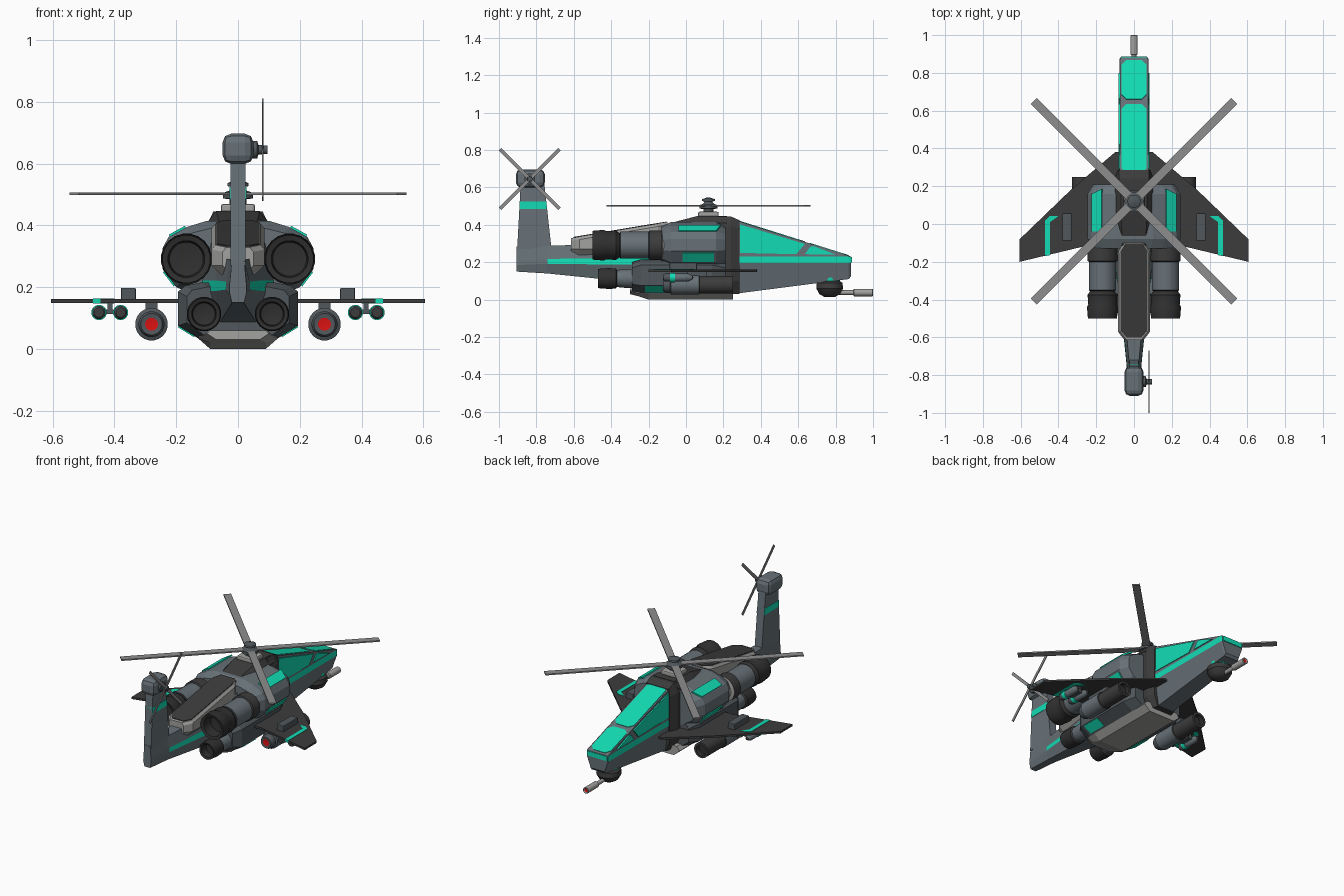
import bpy, bmesh, math
from mathutils import Vector, Matrix

if "Cube" in bpy.data.objects:
    bpy.data.objects.remove(bpy.data.objects["Cube"])

PALETTE = {
    "hull grey": (0.135, 0.165, 0.185), "dark grey": (0.045, 0.045, 0.045),
    "light grey": (0.36, 0.36, 0.35), "teal": (0.006, 0.72, 0.46),
    "red": (0.7, 0.006, 0.006), "blade grey": (0.27, 0.27, 0.27),
    "nozzle grey": (0.03, 0.03, 0.03), "steel grey": (0.08, 0.095, 0.105)}
MATS = {}
for n, c in PALETTE.items():
    MATS[n] = bpy.data.materials.new(n)
    MATS[n].diffuse_color = (*c, 1)
NAMES = list(PALETTE)
G, D, L, T, R, B, N, S = range(8)


def finish(name, bm, mirror=False, smooth=False):
    """Turn a bmesh into an object, optionally mirrored across x."""
    if mirror:
        geo = bmesh.ops.duplicate(bm, geom=bm.verts[:] + bm.edges[:] + bm.faces[:])["geom"]
        for v in geo:
            if isinstance(v, bmesh.types.BMVert):
                v.co.x *= -1
    bmesh.ops.recalc_face_normals(bm, faces=bm.faces[:])
    used = sorted({f.material_index for f in bm.faces})
    for f in bm.faces:
        f.material_index = used.index(f.material_index)
        f.smooth = smooth
    me = bpy.data.meshes.new(name)
    bm.to_mesh(me)
    bm.free()
    for i in used:
        me.materials.append(MATS[NAMES[i]])
    if smooth:
        me.set_sharp_from_angle(angle=math.radians(32))
    ob = bpy.data.objects.new(name, me)
    bpy.context.collection.objects.link(ob)
    return ob


def loft(name, sections, mats, special={}):
    """Symmetric hull along y. Section = (y, right half from top to bottom);
    mats = colour of top strip, side strips, bottom strip."""
    bm = bmesh.new()
    rings = []
    for y, half in sections:
        pts = half + [(-x, z) for x, z in reversed(half)]
        rings.append([bm.verts.new((x, y, z)) for x, z in pts])
    h, n = len(sections[0][1]), len(rings[0])
    for i in range(len(rings) - 1):
        for k in range(n):
            f = bm.faces.new((rings[i][k], rings[i][(k + 1) % n], rings[i + 1][(k + 1) % n], rings[i + 1][k]))
            row = 0 if k == n - 1 else (k + 1 if k < h else n - 1 - k)
            f.material_index = special.get((i, row), mats[row])
    for r in (rings[0], rings[-1]):
        bm.faces.new(r).material_index = mats[1]
    return finish(name, bm)


def lathe(name, centre, profile, mats, seg=20, axis="Y", mirror=False):
    """Turned part; profile = (distance along axis, radius)."""
    bm = bmesh.new()
    rings = []
    for a, r in profile:
        ring = []
        for k in range(seg if r else 1):
            t = 2 * math.pi * (k + 0.5) / seg
            u, v = r * math.cos(t), r * math.sin(t)
            p = {"X": (a, u, v), "Y": (u, a, v), "Z": (u, v, a)}[axis]
            ring.append(bm.verts.new(Vector(p) + Vector(centre)))
        rings.append(ring)
    for i, (p, q) in enumerate(zip(rings, rings[1:])):
        for k in range(seg):
            j = (k + 1) % seg
            vs = [p[k % len(p)], p[j % len(p)], q[j % len(q)], q[k % len(q)]]
            f = bm.faces.new(list(dict.fromkeys(vs)))
            f.material_index = mats[i]
    for r in (rings[0], rings[-1]):
        if len(r) > 1:
            bm.faces.new(r).material_index = mats[0 if r is rings[0] else -1]
    return finish(name, bm, mirror, seg > 8)


def slab(name, pts, thick, mat, mirror=False, matrix=None):
    """Flat polygon thickened equally to both sides."""
    bm = bmesh.new()
    f = bm.faces.new([bm.verts.new(p) for p in pts])
    f.normal_update()
    off = f.normal * thick
    new = bmesh.ops.extrude_face_region(bm, geom=[f])["geom"]
    for v in bm.verts:
        v.co -= off / 2
    for v in new:
        if isinstance(v, bmesh.types.BMVert):
            v.co += off
    for f in bm.faces:
        f.material_index = mat
    if matrix:
        bm.transform(matrix)
    return finish(name, bm, mirror)


def box(name, c, d, mat, mirror=False, bevel=0):
    bm = bmesh.new()
    bmesh.ops.create_cube(bm, size=1, matrix=Matrix.Translation(c) @ Matrix.Diagonal((*d, 1)))
    if bevel:
        bmesh.ops.bevel(bm, geom=bm.edges[:], offset=bevel, segments=2, profile=0.5, affect="EDGES")
    for f in bm.faces:
        f.material_index = mat
    return finish(name, bm, mirror)


# Nose with roof line, teal belt and tapering belly
loft("nose", [(0.25, [(.076, .43), (.08, .232), (.08, .195), (.055, .03)]),
              (0.87, [(.073, .235), (.077, .232), (.077, .195), (.05, .11)]),
              (0.882, [(.072, .23), (.074, .228), (.074, .195), (.048, .125)])],
     [G, G, T, G, G])
slab("nose_front_band", [(-.07, .884, .198), (.07, .884, .198), (.07, .884, .228), (-.07, .884, .228)], .006, T)

# Canopy glass: roof panes and side panes
roof = lambda y: .43 - (y - .25) * .195 / .62
for name, a, b in (("rear_roof_window", .27, .635), ("front_roof_window", .66, .868)):
    w, c = .066, .025
    outline = [(w - c, a), (w, a + c), (w, b - c), (w - c, b), (c - w, b), (-w, b - c), (-w, a + c), (c - w, a)]
    slab(name, [(x, y, roof(y)) for x, y in outline], .006, T)
side = lambda y, z: (.0785, y, z)
slab("rear_side_window", [side(*p) for p in ((.29, .25), (.59, .243), (.635, .298), (.29, .402))], .009, T, True)
slab("front_side_window", [side(*p) for p in ((.635, .243), (.80, .241), (.685, .285), (.665, .283))], .009, T, True)

# Dark frame behind the cockpit and hump under the rotor
fr = [(.08, .445), (.105, .39), (.105, .1), (.07, .03)]
loft("cockpit_frame", [(.17, fr), (.24, fr), (.285, [(.079, .425), (.086, .38), (.086, .1), (.06, .03)])], [D] * 5)
hump = [(.07, .447), (.1, .41), (.1, .3)]
loft("rotor_hump", [(-.12, [(.06, .40), (.09, .375), (.09, .28)]), (.06, hump), (.22, hump)], [D] * 4)

# Middle body with shoulders
mid = [(.10, .415), (.165, .395), (.225, .362), (.245, .325), (.245, .26), (.2, .2), (.12, .165)]
small = [(.09, .39), (.15, .375), (.2, .35), (.215, .32), (.215, .265), (.18, .22), (.11, .18)]
loft("middle_body", [(-.13, small), (-.08, mid), (.16, mid), (.21, small)], [G] * 8)
slab("shoulder_panel", [(.17, -.04, .3945), (.17, .185, .3945), (.222, .16, .366), (.222, -.04, .366)], .009, T, True)
slab("lower_shoulder_panel", [(.24, -.02, .251), (.24, .15, .251), (.205, .15, .205), (.205, -.02, .205)], .008, T, True)

# Lower body and belly plate
low = [(.12, .215), (.17, .205), (.195, .185), (.195, .075), (.13, .035)]
ends = [(.1, .2), (.15, .19), (.165, .17), (.165, .085), (.11, .045)]
loft("lower_body", [(-.29, ends), (-.24, low), (.14, low), (.21, ends)], [S, S, S, S, S, S])
slab("lower_body_panel", [(.192, -.22, .074), (.192, -.1, .074), (.14, -.1, .042), (.14, -.22, .042)], .009, T, True)
loft("belly_plate", [(-.30, [(.09, .06), (.1, .05), (.07, .03)]), (-.26, [(.11, .06), (.13, .035), (.09, .02)]),
                     (-.2, [(.11, .06), (.13, .035), (.09, 0)]), (.25, [(.11, .06), (.13, .035), (.09, 0)])], [L] * 5)

# Tail boom with teal side stripe
loft("tail_boom", [(-.905, [(.02, .285), (.027, .21), (.028, .185), (.02, .15)]),
                   (-.74, [(.025, .288), (.038, .218), (.04, .192), (.025, .14)]),
                   (-.35, [(.06, .30), (.075, .222), (.08, .187), (.05, .10)]),
                   (-.1, [(.09, .35), (.12, .222), (.12, .187), (.08, .05)])],
     [G] * 5, {(1, 2): T, (2, 2): T})

# Light grey spine with dark top panel
spine = lambda y: .33 + (y + .61) * .165
loft("spine", [(y, [(w - .012, spine(y)), (w, spine(y) - .015), (w, .27), (w - .03, .24)])
               for y, w in ((-.615, .05), (-.57, .085), (-.15, .085), (-.1, .055))], [L] * 5)
outline = [(.04, -.6), (.07, -.565), (.07, -.15), (.045, -.105)]
outline += [(-x, y) for x, y in reversed(outline)]
slab("spine_panel", [(x, y, spine(y)) for x, y in outline], .008, D)

# Tail fin, teal band and gearbox head
fin = lambda z: (-.902 + (z - .28) * .053, -.72 - (z - .28) * .11)
for name, z0, z1, w, m in (("tail_fin", .27, .62, .05, G), ("tail_fin_band", .485, .525, .054, T)):
    (a, b), (c, d) = fin(z0), fin(z1)
    slab(name, [(0, a, z0), (0, b, z0), (0, d, z1), (0, c, z1)], w, m)
box("tail_head", (0, -.832, .648), (.1, .155, .098), G, bevel=.028)
lathe("tail_rotor_hub", (0, -.835, .645), [(.04, .03), (.062, .03), (.066, .016), (.095, .014)], [S, S, S], 12, "X")
for k in range(2):
    m = Matrix.Translation((.08, -.835, .645)) @ Matrix.Rotation(math.pi / 4 + k * math.pi / 2, 4, "X")
    slab("tail_rotor_blade", [(0, -.225, -.009), (0, .225, -.009), (0, .225, .009), (0, -.225, .009)], .005, B, matrix=m)

# Main rotor
box("rotor_base", (0, .12, .455), (.11, .11, .03), L, bevel=.008)
lathe("rotor_mast", (0, .12, 0), [(.44, .028), (.485, .028), (.487, .05), (.505, .05), (.512, .03), (.525, .02),
                                 (.527, .035), (.537, .035), (.545, .012)], [S, S, S, S, S, G, G, S], 16, "Z")
for k in range(4):
    m = Matrix.Translation((0, .12, .503)) @ Matrix.Rotation(math.pi / 4 + k * math.pi / 2, 4, "Z")
    slab("rotor_blade", [(.03, -.022, 0), (.75, -.022, 0), (.75, .022, 0), (.03, .022, 0)], .008, B, matrix=m)

# Upper and lower engines with hollow nozzles
lathe("upper_engine", (.167, 0, .291),
      [(-.42, 0), (-.43, .055), (-.495, .06), (-.5, .078), (-.44, .083), (-.425, .076), (-.375, .08), (-.355, .066),
       (-.35, .073), (-.2, .073), (-.195, .08), (-.13, .08), (-.125, .06), (-.06, .03)],
      [N, N, N, N, N, N, N, N, G, D, D, L, L], 20, mirror=True)
lathe("lower_engine", (.11, 0, .113),
      [(-.41, 0), (-.42, .036), (-.465, .04), (-.47, .052), (-.42, .056), (-.375, .055), (-.37, .046), (-.33, .05), (-.2, .05)],
      [N, N, N, N, N, D, G, G], 20, mirror=True)

# Wings with stripe and upper box
slab("wing", [(.05, .38, .155), (.1, .38, .155), (.33, .185, .155), (.605, -.08, .155), (.605, -.2, .155),
              (.25, -.115, .155), (.05, -.115, .155)], .012, D, True)
slab("wing_stripe", [(.445, -.165, .155), (.47, -.17, .155), (.47, .02, .155), (.445, .042, .155),
                     (.40, .042, .155), (.445, .01, .155)], .016, T, True)
box("wing_box", (.355, -.015, .178), (.048, .145, .04), S, True, .004)

# Rocket pods and paired missiles
lathe("rocket_pod", (.28, 0, .08),
      [(-.118, 0), (-.12, .021), (-.122, .035), (-.11, .042), (-.085, .042), (-.08, .053), (.07, .053), (.072, .048),
       (.25, .048), (.25, .034), (.22, .034), (.22, 0)], [R, S, S, S, S, G, D, D, D, N, N], 20, mirror=True)
box("pod_pylon", (.28, .03, .138), (.04, .16, .035), S, True)
for x in (.38, .45):
    lathe("missile", (x, 0, .118), [(-.12, 0), (-.12, .016), (-.11, .022), (-.085, .022), (-.085, .025), (-.06, .025),
                                    (-.06, .022), (.01, .022), (.035, .01), (.04, 0)],
          [D, S, S, T, T, T, G, G, D], 14, mirror=True)
box("missile_rack", (.415, -.03, .12), (.05, .08, .014), S, True)
box("missile_pylon", (.415, -.03, .137), (.016, .08, .035), S, True)

# Chin turret and gun
lathe("turret_mount", (0, .77, 0), [(.09, .05), (.10, .055), (.125, .055)], [T, T], 16, "Z")
lathe("turret", (0, .768, 0), [(.013, 0), (.015, .03), (.03, .056), (.06, .073), (.09, .07), (.10, .055)],
      [D] * 5, 16, "Z")
lathe("gun_barrel", (0, 0, .038), [(.8, .012), (.895, .013), (.897, .02), (.998, .02), (1.0, .016), (.996, .011), (.994, 0)],
      [L, L, L, L, L, R], 14)

for m in bpy.data.materials:
    if m.users and not m.is_grease_pencil:
        m.use_nodes = True
        m.node_tree.nodes["Principled BSDF"].inputs["Base Color"].default_value = m.diffuse_color
